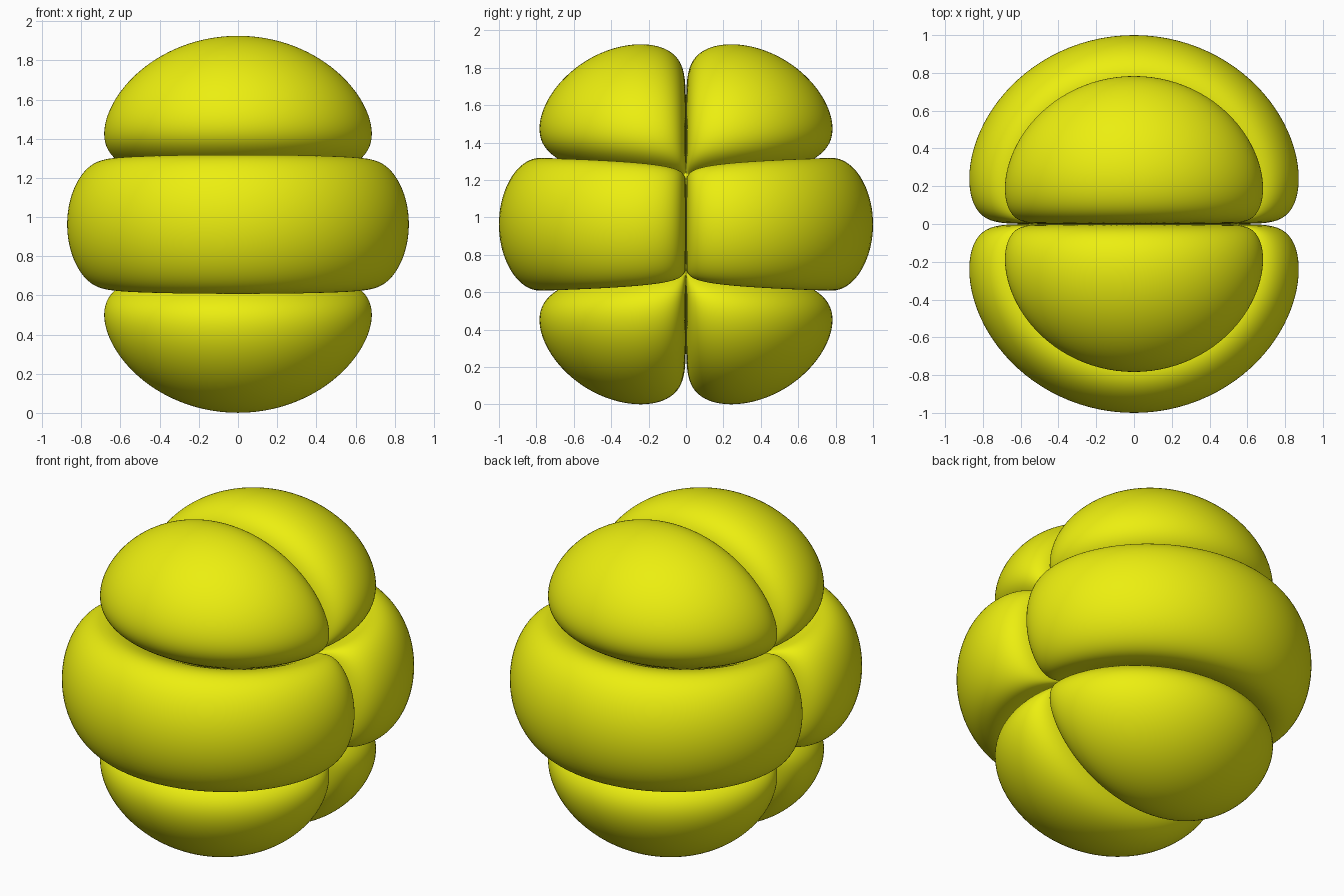
import bpy, bmesh, math

if "Cube" in bpy.data.objects:
    bpy.data.objects.remove(bpy.data.objects["Cube"])

POWER = 0.0755      # small exponent inflates the harmonic into plump lobes
FLOOR = 8e-4        # keeps the seams from reaching the centre
CENTRE_Z = 0.963
N = 84

yellow = bpy.data.materials.new("yellow")
yellow.diffuse_color = (0.84, 0.86, 0.005, 1)
yellow.use_nodes = True
yellow.node_tree.nodes["Principled BSDF"].inputs["Base Color"].default_value = yellow.diffuse_color


def radius(theta, phi):
    s = math.sin(theta)
    f = abs(s * (5 * math.cos(theta) ** 2 - 1) * math.sin(phi))
    return max(f, FLOOR) ** POWER


def ease(i):
    # samples crowd toward the seams, where the surface turns sharply
    return (1 - math.cos(math.pi * i / N)) / 2


def lobe(name, theta0, theta1, phi0):
    bm = bmesh.new()
    rows = []
    for i in range(N + 1):
        t = theta0 + (theta1 - theta0) * ease(i)
        row = []
        for j in range(N + 1):
            p = phi0 + math.pi * ease(j)
            r = radius(t, p)
            row.append(bm.verts.new((r * math.sin(t) * math.cos(p),
                                     r * math.sin(t) * math.sin(p),
                                     r * math.cos(t) + CENTRE_Z)))
        rows.append(row)
    for a, b in zip(rows, rows[1:]):
        for j in range(N):
            bm.faces.new((a[j], b[j], b[j + 1], a[j + 1])).smooth = True
    bmesh.ops.remove_doubles(bm, verts=bm.verts, dist=1e-6)
    mesh = bpy.data.meshes.new(name)
    bm.to_mesh(mesh)
    bm.free()
    mesh.materials.append(yellow)
    bpy.context.collection.objects.link(bpy.data.objects.new(name, mesh))


# three stacked bands, each split into a back and a front lobe
node = math.acos(math.sqrt(0.2))
bands = (("upper", 0, node),
         ("middle", node, math.pi - node),
         ("lower", math.pi - node, math.pi))
for band, t0, t1 in bands:
    lobe(band + "_back_lobe", t0, t1, 0)
    lobe(band + "_front_lobe", t0, t1, math.pi)
